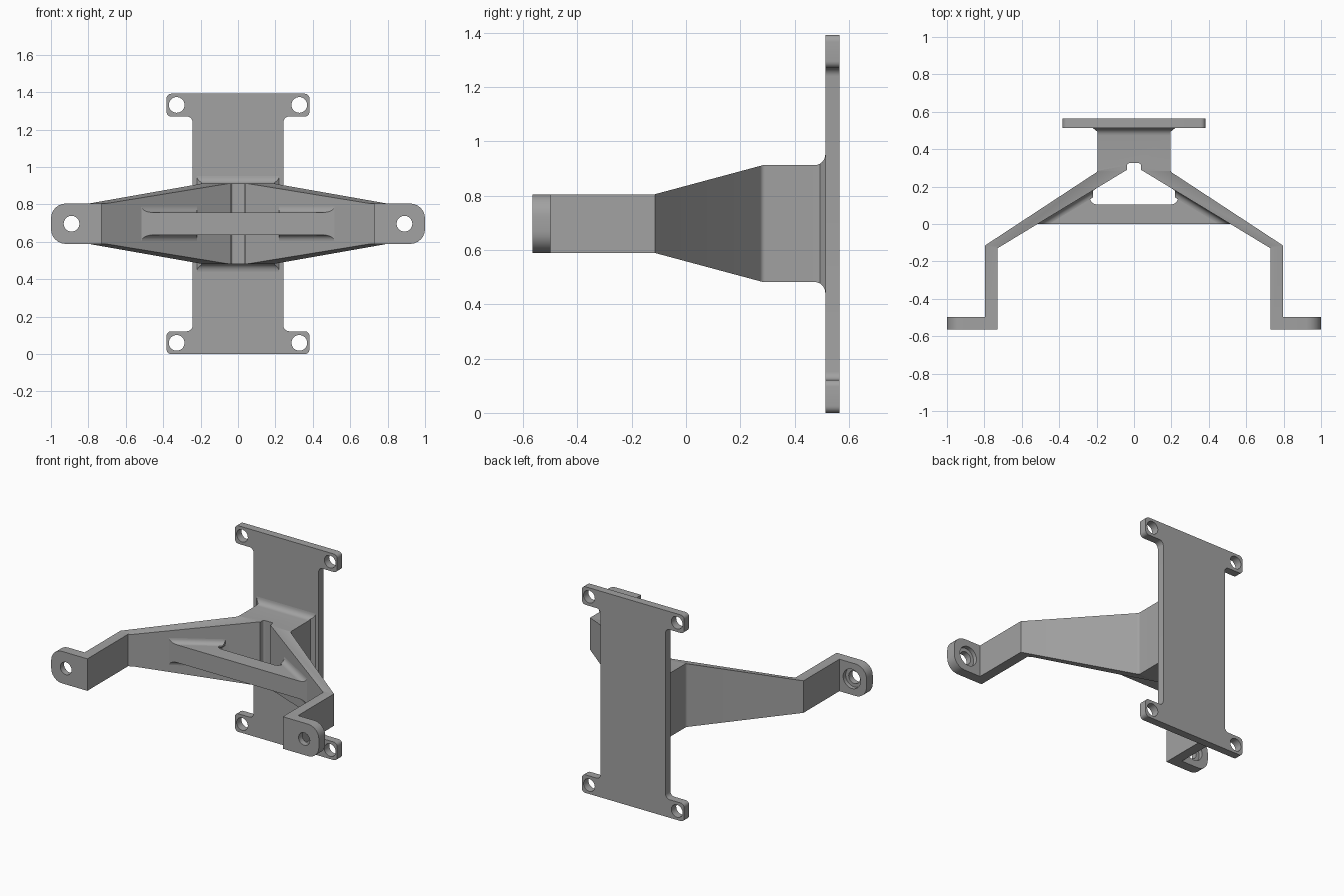
import bpy, bmesh, math
from mathutils import Vector

cube = bpy.data.objects.get("Cube")
if cube:
    bpy.data.objects.remove(cube, do_unlink=True)

metal = bpy.data.materials.new("grey metal")
metal.use_nodes = True
GREY = (0.36, 0.36, 0.36, 1)
metal.diffuse_color = GREY
metal.node_tree.nodes["Principled BSDF"].inputs["Base Color"].default_value = GREY

MID = 0.697      # height of the bracket's centre line
PLATE_Y = 0.513  # front face of the mounting plate
BACK_Y = 0.565


def rounded(corners, steps=6):
    """Outline from (a, b, radius) corners, rounded where radius > 0."""
    out = []
    for i, (a, b, r) in enumerate(corners):
        p = Vector((a, b))
        if r == 0:
            out.append(p)
            continue
        u = (Vector(corners[i - 1][:2]) - p).normalized()
        v = (Vector(corners[(i + 1) % len(corners)][:2]) - p).normalized()
        half = u.angle(v) / 2
        centre = p + (u + v).normalized() * (r / math.sin(half))
        start = p + u * (r / math.tan(half)) - centre
        end = p + v * (r / math.tan(half)) - centre
        sweep = start.angle_signed(end)
        for k in range(steps + 1):
            t = -sweep * k / steps
            out.append(centre + Vector((start.x * math.cos(t) - start.y * math.sin(t),
                                        start.x * math.sin(t) + start.y * math.cos(t))))
    return out


def loft(name, rings):
    """Closed solid through equal-length rings of 3D points."""
    bm = bmesh.new()
    rows = [[bm.verts.new(p) for p in ring] for ring in rings]
    n = len(rows[0])
    bm.faces.new(rows[0])
    bm.faces.new(rows[-1])
    for a, b in zip(rows, rows[1:]):
        for i in range(n):
            bm.faces.new((a[i], a[(i + 1) % n], b[(i + 1) % n], b[i]))
    bmesh.ops.recalc_face_normals(bm, faces=bm.faces)
    mesh = bpy.data.meshes.new(name)
    bm.to_mesh(mesh)
    bm.free()
    mesh.materials.append(metal)
    obj = bpy.data.objects.new(name, mesh)
    bpy.context.collection.objects.link(obj)
    return obj


def prism(name, outline, axis, lo, hi):
    def place(p, d):
        return {"x": (d, p[0], p[1]), "y": (p[0], d, p[1]), "z": (p[0], p[1], d)}[axis]
    return loft(name, [[place(p, d) for p in outline] for d in (lo, hi)])


def boolean(obj, tool, operation):
    mod = obj.modifiers.new("boolean", "BOOLEAN")
    mod.operation, mod.solver, mod.object = operation, "EXACT", tool
    bpy.context.view_layer.objects.active = obj
    bpy.ops.object.modifier_apply(modifier=mod.name)
    bpy.data.objects.remove(tool, do_unlink=True)


def drill(obj, x, z, radius, lo, hi):
    ring = [(x + radius * math.cos(math.tau * k / 32),
             z + radius * math.sin(math.tau * k / 32)) for k in range(32)]
    boolean(obj, prism("drill", ring, "y", lo, hi), "DIFFERENCE")


def mirror_x(half):
    """Close a right-hand corner list with its reflection."""
    return half + [(-a, b, r) for a, b, r in reversed(half)]


# Mounting plate with four ears
TOP, EAR, WAIST, EAR_X = 1.392, 0.122, 0.243, 0.382
plate = prism("mounting_plate", rounded(mirror_x([
    (EAR_X, 0, 0.025), (EAR_X, EAR, 0.025), (WAIST, EAR, 0.03),
    (WAIST, TOP - EAR, 0.03), (EAR_X, TOP - EAR, 0.025), (EAR_X, TOP, 0.025)])),
    "y", PLATE_Y, BACK_Y)
for x in (-0.328, 0.328):
    for z in (0.06, TOP - 0.06):
        drill(plate, x, z, 0.042, 0.4, 0.7)

# Forked body: plan outline cut to the tapering side outline
INNER_A, INNER_B = Vector((0.037, 0.29)), Vector((0.73, -0.13))
body = prism("forked_arms", rounded(mirror_x([
    (0.22, PLATE_Y + 0.01, 0), (0.22, PLATE_Y, 0), (0.195, PLATE_Y - 0.02, 0),
    (0.195, 0.28, 0.02), (0.797, -0.115, 0), (0.797, -BACK_Y, 0),
    (0.73, -BACK_Y, 0), (*INNER_B, 0), (*INNER_A, 0), (0.037, 0.325, 0.012)])),
    "z", 0, 1.4)
side = [(-0.7, 0.108), (-0.115, 0.108), (0.283, 0.215)]
for k in range(7):
    t = math.pi / 2 * k / 6
    side.append((PLATE_Y - 0.04 + 0.04 * math.sin(t), 0.255 - 0.04 * math.cos(t)))
side.append((0.6, 0.255))
outline = [(y, MID + h) for y, h in side] + [(y, MID - h) for y, h in reversed(side)]
boolean(body, prism("taper", outline, "x", -1.2, 1.2), "INTERSECT")


def inner_y(x):
    return INNER_A.y + (x - INNER_A.x) * (INNER_B.y - INNER_A.y) / (INNER_B.x - INNER_A.x)


def inner_x(y):
    return INNER_A.x + (y - INNER_A.y) * (INNER_B.x - INNER_A.x) / (INNER_B.y - INNER_A.y)


# Cross brace between the arms, open behind its front bar
BRACE, SLOT_X = 0.06, 0.235
front = inner_x(0)
brace = prism("cross_brace", rounded(mirror_x([
    (front, 0, 0), (front + 0.03, 0, 0), (SLOT_X + 0.03, inner_y(SLOT_X), 0),
    (0.2, inner_y(0.2), 0), (SLOT_X, inner_y(SLOT_X) - 0.005, 0),
    (SLOT_X, 0.105, 0.035)])), "z", MID - BRACE, MID + BRACE)

# Concave fillets where the brace meets the arms
R = 0.032
slope = (INNER_B - INNER_A).normalized()
section = [(-0.01, -0.01), (R, -0.01)]
section += [(R - R * math.sin(t), R - R * math.cos(t))
            for t in [math.pi / 2 * k / 6 for k in range(7)]] + [(-0.01, R)]
for sx, arm in ((1, "left"), (-1, "right")):
    for sz, level in ((1, "upper"), (-1, "lower")):
        near, far = [], []
        for d, h in section:
            z = MID + sz * (BRACE + h)
            near.append((sx * (front - d / abs(slope.y)), 0, z))
            far.append((sx * 0.22, inner_y(0.22) - d / abs(slope.x), z))
        loft(f"{level}_{arm}_fillet", [near, far])

# Mounting tabs with counterbored holes
for s, name in ((1, "left_tab"), (-1, "right_tab")):
    lo, hi = MID - 0.108, MID + 0.108
    tab = prism(name, rounded([(s * 0.73, lo, 0), (s, lo, 0.08),
                               (s, hi, 0.08), (s * 0.73, hi, 0)]), "y", -BACK_Y, -0.498)
    drill(tab, s * 0.89, MID, 0.042, -0.7, -0.4)
    drill(tab, s * 0.89, MID, 0.065, -0.525, -0.4)

# Smooth rounded corners, keep hard edges sharp
bpy.ops.object.select_all(action="DESELECT")
for obj in bpy.context.scene.objects:
    if obj.type == "MESH" and metal.name in obj.data.materials:
        obj.select_set(True)
        bpy.context.view_layer.objects.active = obj
bpy.ops.object.shade_smooth_by_angle(angle=math.radians(30))
